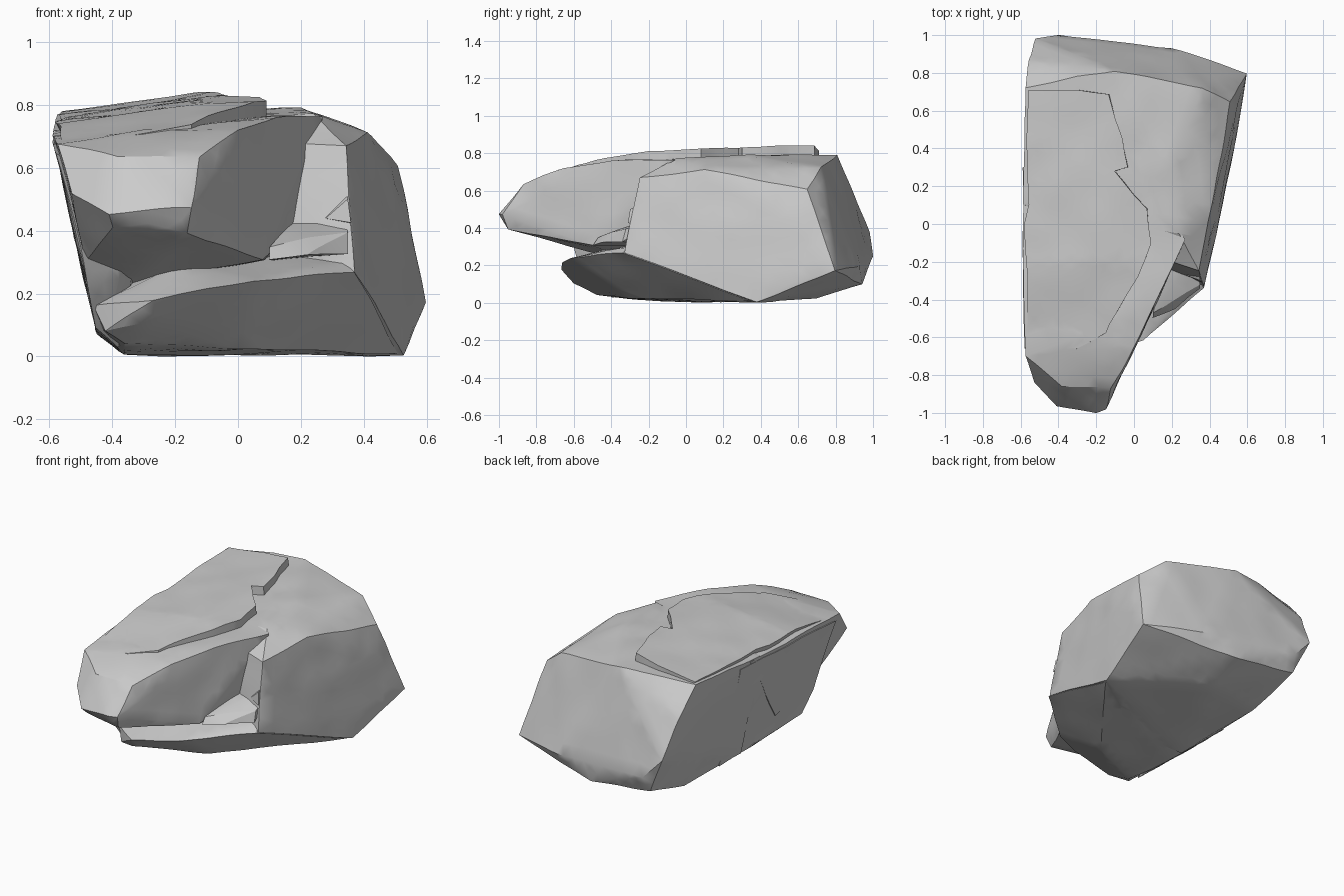
import bpy
import bmesh
from mathutils import Vector, noise

cube = bpy.data.objects.get("Cube")
if cube:
    bpy.data.objects.remove(cube, do_unlink=True)

stone = bpy.data.materials.new("stone grey")
stone.use_nodes = True
GREY = (0.6, 0.6, 0.6, 1)
stone.diffuse_color = GREY
stone.node_tree.nodes["Principled BSDF"].inputs["Base Color"].default_value = GREY


def roughen(bm):
    """Split the faces and shift the points a little for a broken-stone look."""
    bmesh.ops.triangulate(bm, faces=bm.faces[:])
    for limit in (0.3, 0.16, 0.1):
        long_edges = [e for e in bm.edges if e.calc_length() > limit]
        bmesh.ops.subdivide_edges(bm, edges=long_edges, cuts=1)
        bmesh.ops.triangulate(bm, faces=bm.faces[:])
    for v in bm.verts:
        v.co += noise.noise_vector(v.co * 5) * 0.008
    bmesh.ops.recalc_face_normals(bm, faces=bm.faces[:])


def finish(name, bm):
    mesh = bpy.data.meshes.new(name)
    bm.to_mesh(mesh)
    bm.free()
    mesh.materials.append(stone)
    obj = bpy.data.objects.new(name, mesh)
    bpy.context.collection.objects.link(obj)
    return obj


def chunk(name, points):
    """A faceted lump of rock: the hull of a few corner points."""
    bm = bmesh.new()
    for p in points:
        bm.verts.new(p)
    bmesh.ops.convex_hull(bm, input=bm.verts[:])
    loose = [v for v in bm.verts if not v.link_faces]
    bmesh.ops.delete(bm, geom=loose, context="VERTS")
    roughen(bm)
    return finish(name, bm)


# Main body with the broad side, back and underside faces
rock = chunk("rock", [
    (-.59, .1, .72), (-.575, .72, .77), (-.3, .78, .79), (-.1, .81, .79), (.2, .3, .79),
    (.24, -.05, .775), (.36, .72, .72), (.41, .1, .715), (.51, .65, .61), (.34, -.25, .67),
    (.36, -.29, .45), (.37, -.33, .27), (.2, -.15, .42), (.22, -.13, .68), (.545, .6, .45),
    (-.56, .87, .6), (-.52, .98, .38), (-.4, 1, .25), (.2, .93, .2), (.595, .8, .17),
    (.56, .55, .1), (-.42, .95, .15), (0, .94, .1), (-.41, .6, .05), (0, .7, .025),
    (.53, .38, .005), (-.45, .1, .07), (-.36, 0, .005), (0, 0, .015)])

# Overhanging slab that reaches forward to the tip
front_slab = chunk("front_slab", [
    (-.41, -.96, .45), (-.2, -1, .47), (-.15, -.98, .47), (-.16, -.95, .39), (-.4, -.92, .41),
    (-.12, -.87, .635), (-.38, -.86, .635), (0, -.65, .72), (.12, -.4, .76), (.27, -.08, .765),
    (-.575, -.7, .68), (-.53, -.84, .52), (-.49, -.74, .42), (-.49, -.55, .3), (-.48, -.2, .2),
    (.08, -.5, .31), (.18, -.2, .42), (-.4, -.3, .22), (-.59, .2, .72), (.1, .2, .78),
    (.1, 0, .3), (-.3, -.6, .72)])

# Flat side wall that closes the gap between the slab and the ledge
side_wall = chunk("side_wall", [
    (-.58, -.66, .65), (-.59, .3, .71), (-.51, -.62, .38), (-.48, -.58, .22), (-.45, -.5, .09),
    (-.44, .3, .06), (-.38, -.4, .03), (-.3, -.42, .5), (-.38, -.5, .25), (-.3, .2, .1),
    (-.3, .3, .65)])

# Lower ledge under the overhang
lower_ledge = chunk("lower_ledge", [
    (.37, -.34, .27), (.34, -.3, .3), (.05, -.62, .24), (-.1, -.66, .215), (-.27, -.67, .18),
    (-.31, -.6, .1), (-.42, -.55, .08), (-.46, -.52, .16), (-.36, -.48, .04), (0, -.3, .025),
    (.51, .35, .01), (-.4, .2, .03), (.1, 0, .36), (-.2, -.4, .29), (-.45, 0, .08),
    (-.45, -.3, .2), (-.36, -.1, .005)])

# Small broken steps in the notch beside the overhang
notch_step = chunk("notch_step", [
    (.1, -.47, .35), (.2, -.4, .37), (.35, -.32, .4), (.35, -.34, .33), (.22, -.45, .32),
    (.1, -.5, .31), (.12, -.2, .3), (.33, -.15, .46), (.2, -.1, .46)])
notch_chip = chunk("notch_chip", [
    (.28, -.27, .44), (.35, -.3, .5), (.36, -.31, .43), (.34, -.2, .54), (.3, -.15, .42),
    (.25, -.15, .48)])


def top_height(x, y):
    ridge = .1 * max(0, x + .1)
    return .75 + .14 * (x + .57) + .04 * y - .12 * max(0, -y - .2) - ridge


# Thin raised layer on the top with a jagged broken edge
outline = [(-.56, .71), (-.3, .71), (-.13, .69), (-.1, .55), (-.06, .45), (-.03, .3),
           (-.1, .28), (0, .15), (.07, .08), (.09, -.1), (.02, -.28), (-.13, -.53),
           (-.15, -.58), (-.3, -.66), (-.56, -.62), (-.56, -.3), (-.58, 0),
           (-.56, .1), (-.57, .4)]
bm = bmesh.new()
bm.faces.new([bm.verts.new((x, y, 0)) for x, y in outline])
for cut, normal in (((0, -.2, 0), (0, 1, 0)), ((-.1, 0, 0), (1, 0, 0))):
    bmesh.ops.bisect_plane(bm, geom=bm.verts[:] + bm.edges[:] + bm.faces[:],
                           plane_co=cut, plane_no=normal)
out = bmesh.ops.extrude_face_region(bm, geom=bm.faces[:])
upper = {g for g in out["geom"] if isinstance(g, bmesh.types.BMVert)}
for v in bm.verts:
    drop = 0 if v in upper else .09
    v.co.z = top_height(v.co.x, v.co.y) - drop
    v.co.x += drop * .5 if v.co.x < -.5 else 0
roughen(bm)
top_layer = finish("top_layer", bm)

# Fuse everything into one rock
parts = (front_slab, side_wall, lower_ledge, notch_step, notch_chip, top_layer)
bpy.context.view_layer.objects.active = rock
rock.select_set(True)
for part in parts:
    union = rock.modifiers.new("fuse " + part.name, "BOOLEAN")
    union.operation = "UNION"
    union.solver = "EXACT"
    union.object = part
    bpy.ops.object.modifier_apply(modifier=union.name)
    bpy.data.objects.remove(part, do_unlink=True)

# Rest the rock on the ground
lowest = min(v.co.z for v in rock.data.vertices)
for v in rock.data.vertices:
    v.co -= Vector((0, 0, lowest))

bpy.ops.object.shade_smooth_by_angle(angle=0.5)
